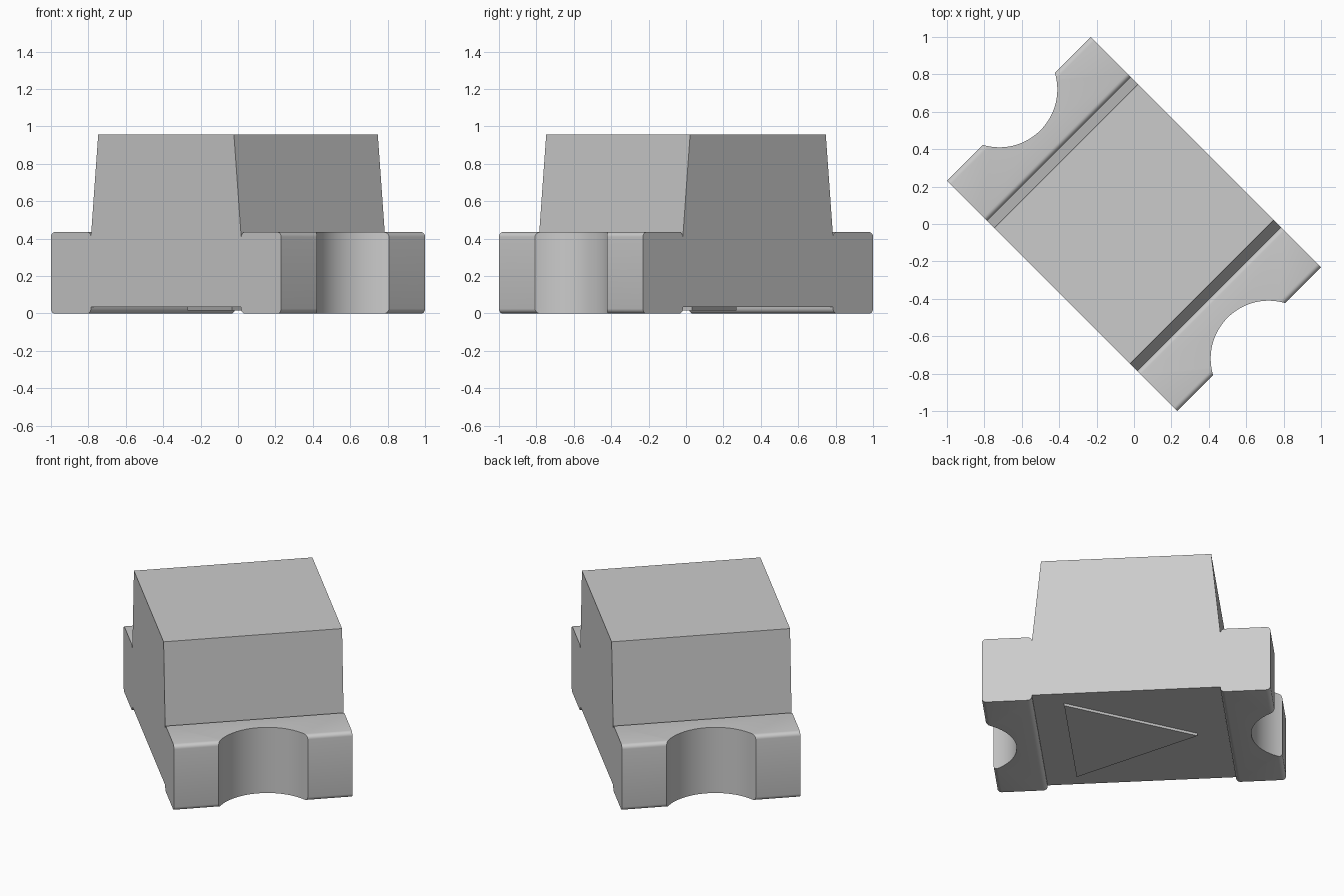
import bpy, bmesh, math
from mathutils import Matrix

if "Cube" in bpy.data.objects:
    bpy.data.objects.remove(bpy.data.objects["Cube"])

TURN = Matrix.Rotation(math.radians(-45), 4, 'Z')   # part lies diagonally
L, W = 0.87, 0.544          # half length, half width
INNER, R = 0.568, 0.026     # inner edge of the end blocks, edge radius
H, TOP, FLOOR = 0.435, 0.958, 0.034

grey = bpy.data.materials.new("light grey")
grey.diffuse_color = (0.6, 0.6, 0.6, 1)
grey.use_nodes = True
grey.node_tree.nodes["Principled BSDF"].inputs["Base Color"].default_value = grey.diffuse_color


def prism(name, pts, to3d, vec):
    """Extrude a closed outline along vec and turn it into place."""
    bm = bmesh.new()
    face = bm.faces.new([bm.verts.new(to3d(a, b)) for a, b in pts])
    ext = bmesh.ops.extrude_face_region(bm, geom=[face])
    bmesh.ops.translate(bm, vec=vec, verts=[g for g in ext["geom"] if isinstance(g, bmesh.types.BMVert)])
    bmesh.ops.recalc_face_normals(bm, faces=bm.faces)
    bm.transform(TURN)
    me = bpy.data.meshes.new(name)
    bm.to_mesh(me)
    bm.free()
    ob = bpy.data.objects.new(name, me)
    bpy.context.collection.objects.link(ob)
    me.materials.append(grey)
    return ob


def arc(cx, cz, start, end, n=5):
    return [(cx + R * math.cos(math.radians(start + (end - start) * i / n)),
             cz + R * math.sin(math.radians(start + (end - start) * i / n))) for i in range(n + 1)]


# Body side profile: right half, bottom to top, then mirrored
half = [(INNER, FLOOR)]
half += arc(INNER + R, R, 180, 270)
half += arc(L - R, R, -90, 0)
half += arc(L - R, H - R, 0, 90)
half += arc(INNER + R, H - R, 90, 180)
half += [(0.513, TOP)]
profile = half + [(-x, z) for x, z in reversed(half)]
body = prism("chip_body", profile, lambda a, b: (a, -W, b), (0, 2 * W, 0))

# Round notches in both ends
cutters = []
for s in (-1, 1):
    N = 80
    ring = [(s * 1.018 + 0.31 * math.cos(2 * math.pi * i / N), 0.31 * math.sin(2 * math.pi * i / N))
            for i in range(N)]
    cut = prism("notch_cutter", ring, lambda a, b: (a, b, -0.2), (0, 0, 1.0 - 0.2))
    cut.hide_render = True
    mod = body.modifiers.new("notch", 'BOOLEAN')
    mod.operation, mod.solver, mod.object = 'DIFFERENCE', 'EXACT', cut
    cutters.append(cut)
bpy.context.view_layer.update()
done = bpy.data.meshes.new_from_object(body.evaluated_get(bpy.context.evaluated_depsgraph_get()))
body.modifiers.clear()
body.data = done
for cut in cutters:
    bpy.data.objects.remove(cut)
done.polygons.foreach_set("use_smooth", [True] * len(done.polygons))
done.set_sharp_from_angle(angle=math.radians(30))

# Raised direction triangle on the underside
prism("polarity_triangle", [(0.383, -0.43), (0.383, 0.43), (-0.383, 0)],
      lambda a, b: (a, b, 0.017), (0, 0, 0.02))
